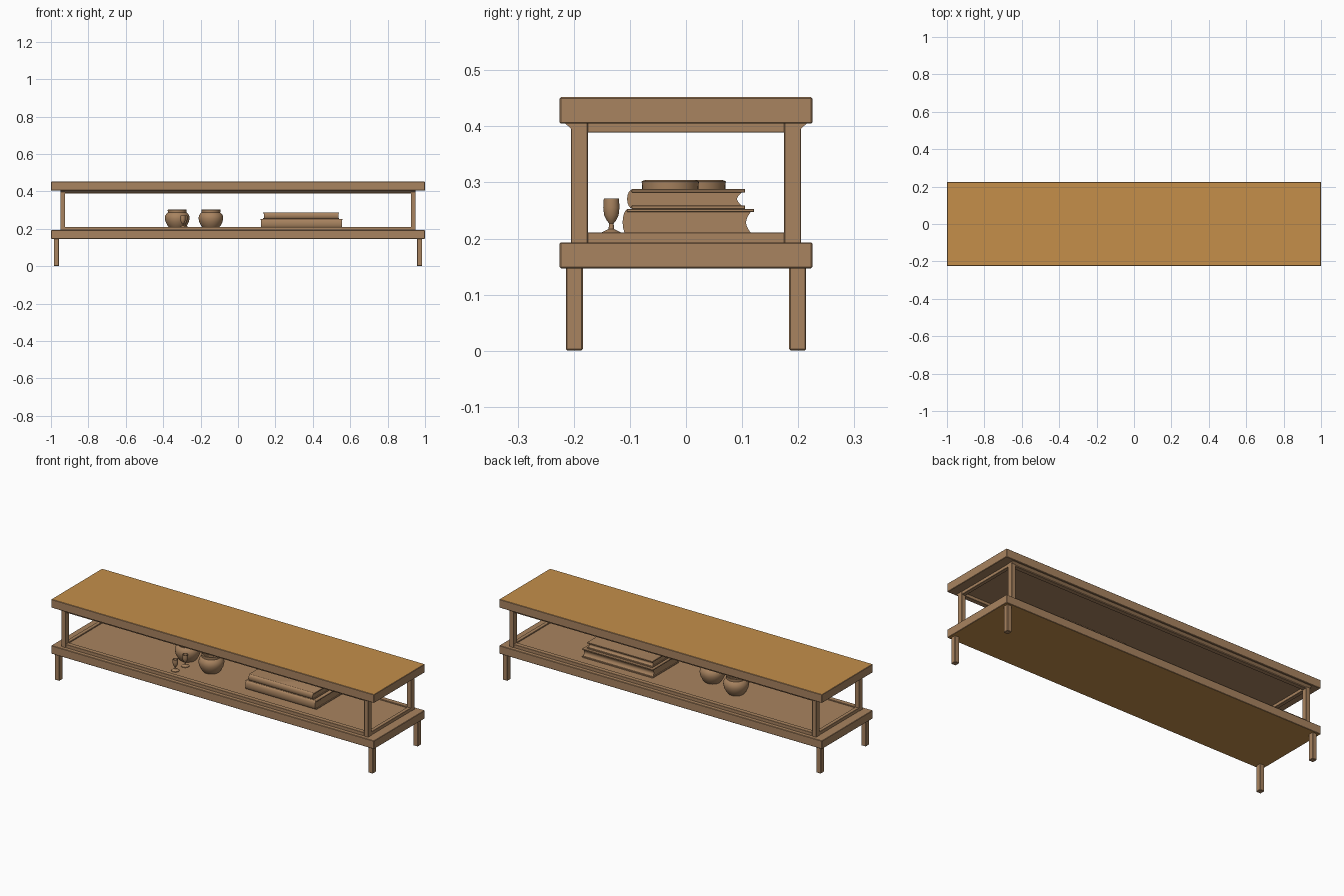
import bpy, bmesh, math

if "Cube" in bpy.data.objects:
    bpy.data.objects.remove(bpy.data.objects["Cube"])

def material(name, srgb):
    m = bpy.data.materials.new(name)
    m.diffuse_color = [((c + 0.055) / 1.055) ** 2.4 for c in srgb] + [1]
    m.use_nodes = True
    m.node_tree.nodes["Principled BSDF"].inputs["Base Color"].default_value = m.diffuse_color
    return m

BROWN = material("brown wood", (0.66, 0.515, 0.375))
GOLD = material("golden wood", (0.77, 0.56, 0.29))

def finish(name, bm, smooth=False):
    bmesh.ops.recalc_face_normals(bm, faces=bm.faces)
    me = bpy.data.meshes.new(name)
    bm.to_mesh(me)
    bm.free()
    me.materials.append(BROWN)
    ob = bpy.data.objects.new(name, me)
    bpy.context.collection.objects.link(ob)
    if smooth:
        bpy.ops.object.select_all(action='DESELECT')
        ob.select_set(True)
        bpy.context.view_layer.objects.active = ob
        bpy.ops.object.shade_smooth_by_angle(angle=math.radians(40))
    return ob

def box(name, x, y, z, bevel=0.002):
    bm = bmesh.new()
    bmesh.ops.create_cube(bm, size=1)
    for v in bm.verts:
        for i, (a, b) in enumerate((x, y, z)):
            v.co[i] = (a + b) / 2 + v.co[i] * (b - a)
    if bevel:
        bmesh.ops.bevel(bm, geom=bm.edges[:], offset=bevel, segments=1, affect='EDGES')
    return finish(name, bm)

def paint(ob, direction):
    # gold on faces pointing up (+1) or down (-1)
    ob.data.materials.append(GOLD)
    for p in ob.data.polygons:
        if p.normal.z * direction > 0.9:
            p.material_index = 1

def lathe(name, profile, loc, steps=32):
    bm = bmesh.new()
    vs = [bm.verts.new((r, 0, z)) for r, z in profile]
    es = [bm.edges.new(p) for p in zip(vs, vs[1:])]
    bmesh.ops.spin(bm, geom=vs + es, axis=(0, 0, 1), cent=(0, 0, 0),
                   steps=steps, angle=math.tau)
    bmesh.ops.remove_doubles(bm, verts=bm.verts, dist=0.0001)
    ob = finish(name, bm, True)
    ob.location = loc
    return ob

def extrude_x(name, outline, x0, x1):
    bm = bmesh.new()
    f = bm.faces.new([bm.verts.new((x0, y, z)) for y, z in outline])
    r = bmesh.ops.extrude_face_region(bm, geom=[f])
    for v in r["geom"]:
        if isinstance(v, bmesh.types.BMVert):
            v.co.x = x1
    return finish(name, bm, True)

# slabs
paint(box("table_top", (-1, 1), (-.225, .225), (.405, .452)), 1)
paint(box("lower_shelf", (-1, 1), (-.225, .225), (.147, .193)), -1)
box("shelf_floor", (-.93, .93), (-.18, .18), (.19, .205), 0)

# legs and upper posts
for sx, side in ((-1, "left"), (1, "right")):
    for sy, end in ((-1, "front"), (1, "back")):
        box(f"{end}_{side}_leg", sorted((sx * .957, sx * .985)),
            sorted((sy * .184, sy * .214)), (.001, .15))
        box(f"{end}_{side}_post", sorted((sx * .925, sx * .95)),
            sorted((sy * .175, sy * .205)), (.19, .41), .001)

# rails under the top and rim around the shelf
for label, z in (("top_rail", (.389, .408)), ("shelf_rim", (.19, .211))):
    for s, side, end in ((-1, "left", "front"), (1, "right", "back")):
        box(f"{end}_{label}", (-.945, .945), sorted((s * .177, s * .203)), z, .001)
        box(f"{side}_{label}", sorted((s * .927, s * .948)), (-.18, .18), z, .001)

# small moulding lip below the top
for s, end in ((-1, "front"), (1, "back")):
    extrude_x(f"{end}_lip", [(s * .203, .394), (s * .216, .406), (s * .203, .406)], -.95, .95)

# books with a rounded spine at the front and hollowed pages at the back
def book(name, x, y0, y1, z0, z1):
    h, c, n = z1 - z0, .006, 8
    pts = []
    for i in range(n + 1):  # spine
        a = math.pi * i / n
        pts.append((y0 + .01 - .01 * math.sin(a), z0 + h / 2 - h / 2 * math.cos(a)))
    pts += [(y1, z1), (y1, z1 - c)]
    for i in range(n + 1):  # page edge
        t = i / n
        pts.append((y1 - .006 - .008 * math.sin(math.pi * t), z1 - c - (h - 2 * c) * t))
    pts += [(y1, z0 + c), (y1, z0)]
    extrude_x(name + "_cover", pts, x[0] + .004, x[1] - .004)
    for part, za in (("lower", z0), ("upper", z1 - c)):
        box(f"{name}_{part}_board", x, (y0 + .008, y1), (za, za + c), .001)

book("large_book", (.12, .56), -.113, .121, .205, .253)
book("small_book", (.135, .54), -.105, .105, .253, .288)

# squat open pots
pot = [(0, 0), (.042, 0), (.052, .012), (.062, .032), (.066, .05), (.064, .066),
       (.056, .078), (.05, .083), (.051, .097), (.046, .099), (.045, .083),
       (.058, .06), (.055, .035), (.04, .012), (0, .01)]
lathe("left_pot", pot, (-.325, .02, .205))
lathe("right_pot", pot, (-.145, -.028, .205))

# goblets
goblet = [(0, 0), (.021, 0), (.021, .003), (.013, .007), (.005, .011), (.004, .021),
          (.008, .026), (.013, .036), (.0145, .05), (.0135, .065), (.0115, .065),
          (.012, .05), (.009, .035), (0, .029)]
lathe("front_goblet", goblet, (-.295, -.133, .206), 24)
lathe("back_goblet", goblet, (-.285, -.06, .206), 24)
